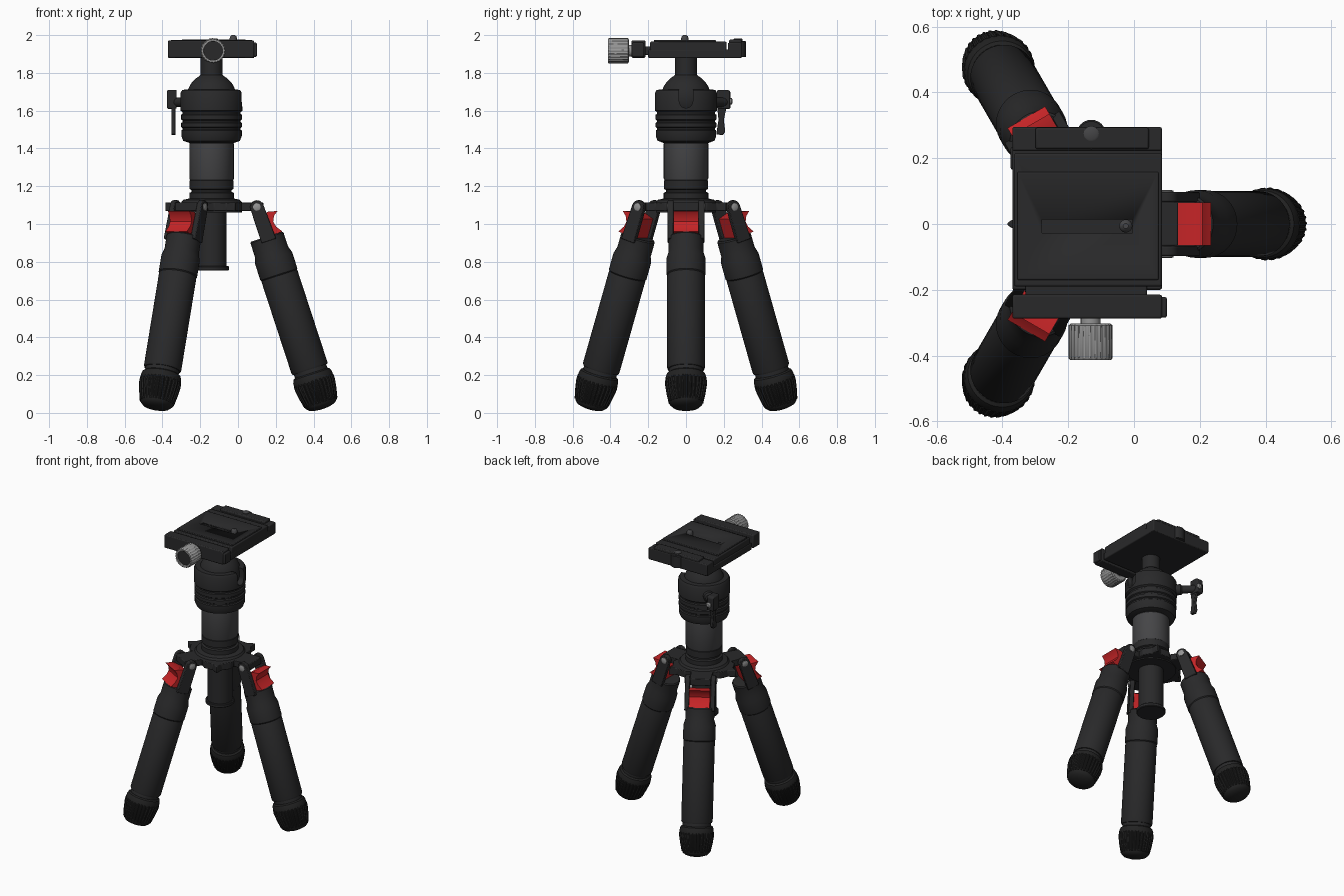
import bpy, bmesh, math
from mathutils import Matrix, Vector

if "Cube" in bpy.data.objects:
    bpy.data.objects.remove(bpy.data.objects["Cube"])

AX = -0.14  # x position of the central axis


def material(name, rgb):
    m = bpy.data.materials.new(name)
    m.diffuse_color = (*rgb, 1)
    m.use_nodes = True
    m.node_tree.nodes["Principled BSDF"].inputs["Base Color"].default_value = m.diffuse_color
    return m


BLACK = material("matte black", (0.022, 0.022, 0.023))
RUBBER = material("rubber black", (0.016, 0.016, 0.016))
GREY = material("dark grey", (0.06, 0.06, 0.063))
RED = material("red", (0.56, 0.018, 0.02))
SILVER = material("silver", (0.3, 0.3, 0.3))

T = Matrix.Translation


def finish(name, bm, mat, M):
    """Turn a bmesh into an object, smooth below 35 degrees."""
    bmesh.ops.recalc_face_normals(bm, faces=bm.faces)
    for f in bm.faces:
        f.smooth = True
    for e in bm.edges:
        e.smooth = e.calc_face_angle(0) < math.radians(35)
    bm.transform(M)
    me = bpy.data.meshes.new(name)
    bm.to_mesh(me)
    bm.free()
    me.materials.append(mat)
    ob = bpy.data.objects.new(name, me)
    bpy.context.collection.objects.link(ob)
    return ob


def lathe(name, profile, mat, M=Matrix(), seg=40, rib=0.0):
    """Revolve (radius, z) points about z, capped; rib pulls in every other pair of columns."""
    bm = bmesh.new()
    rings = []
    for r, z in profile:
        ring = []
        for i in range(seg):
            a = 2 * math.pi * i / seg
            q = r - (rib if i % 4 > 1 else 0)
            ring.append(bm.verts.new((q * math.cos(a), q * math.sin(a), z)))
        rings.append(ring)
    for lo, hi in zip(rings, rings[1:]):
        for i in range(seg):
            j = (i + 1) % seg
            bm.faces.new((lo[i], lo[j], hi[j], hi[i]))
    bm.faces.new(rings[0])
    bm.faces.new(rings[-1])
    return finish(name, bm, mat, M)


def prism(name, pts, lo, hi, mat, M=Matrix(), bevel=0.0):
    """Extrude an xy outline from z = lo to z = hi."""
    bm = bmesh.new()
    face = bm.faces.new([bm.verts.new((x, y, lo)) for x, y in pts])
    ext = bmesh.ops.extrude_face_region(bm, geom=[face])
    for v in ext["geom"]:
        if isinstance(v, bmesh.types.BMVert):
            v.co.z = hi
    ob = finish(name, bm, mat, M)
    if bevel:
        b = ob.modifiers.new("bevel", "BEVEL")
        b.width, b.segments, b.limit_method = bevel, 2, "ANGLE"
    return ob


def box(name, x, y, z, mat, bevel=0.006):
    pts = [(x[0], y[0]), (x[1], y[0]), (x[1], y[1]), (x[0], y[1])]
    return prism(name, pts, z[0], z[1], mat, bevel=bevel)


def cut(ob, cutter):
    cutter.hide_render = True
    cutter.display_type = "WIRE"
    m = ob.modifiers.new("cut", "BOOLEAN")
    m.operation, m.object = "DIFFERENCE", cutter


AXIS = T((AX, 0, 0))
SIDE = Matrix.Rotation(math.pi / 2, 4, "X")  # outline (x, y) -> (x, z), depth along -y

# Legs: local z runs up the leg, local x points outward, origin at the hinge
sleeve = [(.085, -.165), (.092, -.172), (.092, -.25), (.103, -.285), (.103, -.375), (.098, -.382)]
tube = [(.095, -.37), (.1, -.385), (.1, -.895), (.096, -.905)]
neck = [(.09, -.89), (.09, -.955)]
foot_cap = [(.092, -.925), (.102, -.932), (.108, -.95), (.108, -.972)]
foot = [(.11, -.965), (.111, -.99), (.103, -1.04), (.092, -1.09)]
foot_tip = [(.092, -1.08), (.086, -1.098), (.07, -1.113), (.04, -1.122), (.01, -1.125)]
lock = [(-.02, -.06), (.049, -.042), (.097, -.054), (.072, -.072), (.058, -.1),
        (.064, -.13), (.088, -.165), (.034, -.168), (-.02, -.168)]
arm = [(.045, -.19), (-.036, -.19)]
arm += [(-.036 * math.cos(a), .036 * math.sin(a)) for a in [math.pi * i / 10 for i in range(11)]]
for k in range(3):
    M = (AXIS @ Matrix.Rotation(k * 2 * math.pi / 3, 4, "Z") @ T((.24, 0, 1.09))
         @ Matrix.Rotation(math.radians(-18.1), 4, "Y"))
    lathe("leg_sleeve", sleeve, BLACK, M)
    lathe("leg_tube", tube, BLACK, M)
    lathe("leg_neck", neck, BLACK, M)
    lathe("foot_collar", foot_cap, RUBBER, M)
    lathe("foot_grip", foot, RUBBER, M, seg=120, rib=.005)
    lathe("foot_tip", foot_tip, RUBBER, M)
    prism("angle_lock", lock, -.066, .066, RED, M @ SIDE)
    for s in (-1, 1):
        prism("hinge_arm", arm, min(s * .067, s * .097), max(s * .067, s * .097), BLACK, M @ SIDE, .004)
        lathe("hinge_pin", [(.02, .095), (.02, .101), (.012, .104)], SILVER,
              M @ Matrix.Rotation(-s * math.pi / 2, 4, "X"), 20)

# Hub: disc with three hinge tongues and a pointed lug between each pair
outline = []
for k in range(3):
    for r, deg in [(.282, -13.5), (.282, 13.5), (.17, 24), (.195, 34), (.2, 44), (.205, 52),
                   (.245, 59), (.245, 61), (.205, 68), (.2, 76), (.195, 86), (.17, 96)]:
        a = math.radians(deg + 120 * k)
        outline.append((r * math.cos(a), r * math.sin(a)))
prism("hub_plate", outline, 1.068, 1.115, BLACK, AXIS, .006)
lathe("hub_collar", [(.16, 1.06), (.16, 1.115), (.15, 1.128), (.118, 1.135), (.118, 1.165), (.105, 1.17),
                     (.105, 1.18), (.116, 1.185), (.116, 1.23), (.11, 1.237)], BLACK, AXIS)

# Centre column
lathe("column_upper", [(.11, 1.225), (.118, 1.24), (.118, 1.425), (.11, 1.435)], GREY, AXIS)
lathe("column_lower", [(.08, .765), (.08, 1.08)], BLACK, AXIS)
lathe("column_stop", [(.088, .753), (.092, .757), (.092, .773), (.088, .777)], BLACK, AXIS)

# Ball head
head = lathe("head_body", [(.12, 1.43), (.15, 1.44), (.16, 1.465), (.16, 1.495), (.153, 1.5), (.153, 1.508),
                           (.161, 1.513), (.161, 1.535), (.153, 1.54), (.153, 1.548), (.161, 1.553),
                           (.161, 1.578), (.154, 1.583), (.154, 1.592), (.164, 1.6), (.164, 1.695),
                           (.155, 1.71), (.13, 1.712)], BLACK, AXIS, 48)
notch = [(.036, 1.8), (-.036, 1.8)] + [(-.036 * math.cos(a), 1.65 - .036 * math.sin(a))
                                       for a in [math.pi * i / 10 for i in range(11)]]
cut(head, prism("notch_cutter", notch, .1, .25, BLACK,
                AXIS @ Matrix.Rotation(math.pi / 2, 4, "Z") @ SIDE))
ball = [(.132 * math.cos(math.radians(d)), 1.668 + .132 * math.sin(math.radians(d)))
        for d in range(-60, 64, 6)]
lathe("ball", ball + [(.058, 1.79), (.058, 1.89)], BLACK, AXIS)

# Locking lever on the back left of the head
stalk = AXIS @ T((0, 0, 1.645)) @ Matrix.Rotation(math.radians(135), 4, "Z") @ Matrix.Rotation(math.pi / 2, 4, "Y")
lathe("lever_stalk", [(.035, .12), (.035, .19), (.025, .2), (.025, .285)], BLACK, stalk, 20)
YZ = Matrix(((0, 0, 1, 0), (1, 0, 0, 0), (0, 1, 0, 0), (0, 0, 0, 1)))  # outline (x, y) -> (y, z)
prism("lever_head", [(.165, 1.61), (.235, 1.61), (.235, 1.7), (.225, 1.71), (.165, 1.71)],
      -.375, -.325, BLACK, YZ, .006)
prism("lever_blade", [(.16, 1.475), (.195, 1.47), (.208, 1.49), (.2, 1.55), (.215, 1.62), (.165, 1.62),
                      (.172, 1.55)], -.352, -.33, BLACK, YZ, .004)
lathe("lever_screw", [(.018, 0), (.018, .008), (.01, .014)], SILVER,
      T((-.342, .233, 1.65)) @ Matrix.Rotation(-math.pi / 2, 4, "X"), 20)

# Clamp and quick-release plate
box("clamp_base", (-.37, .085), (-.2, .295), (1.878, 1.925), BLACK)
plate = box("release_plate", (-.365, .085), (-.19, .215), (1.915, 1.965), BLACK)
pad = box("plate_pad", (-.355, .075), (-.17, .158), (1.955, 1.974), BLACK, .004)
slot = box("slot_cutter", (-.28, -.005), (-.028, .014), (1.935, 2.05), BLACK, 0)
cut(plate, slot)
cut(pad, slot)
box("rear_jaw", (-.37, .085), (.222, .295), (1.9, 1.96), BLACK)
box("rear_jaw_cap", (-.3, .045), (.228, .293), (1.95, 1.976), BLACK)
lathe("rear_lug", [(.045, 1.885), (.045, 1.965), (.04, 1.97)], BLACK, T((-.13, .272, 0)), 24)
lathe("rear_screw", [(.023, 1.96), (.023, 1.98), (.018, 1.983)], GREY, T((-.13, .275, 0)), 24)
box("front_jaw", (-.37, .085), (-.288, -.215), (1.88, 1.972), BLACK)
box("front_jaw_tab", (.07, .1), (-.285, -.222), (1.885, 1.96), BLACK)
box("jaw_bridge", (-.33, .04), (-.23, -.18), (1.895, 1.94), BLACK)
lathe("camera_screw", [(.02, 1.93), (.02, 1.982), (.016, 1.994), (.008, 2.0)], GREY, T((-.025, -.006, 0)), 24)

# Clamp knob, pointing forward
K = T((-.132, 0, 1.917)) @ SIDE
lathe("knob_shaft", [(.03, .27), (.03, .315)], SILVER, K, 24)
knob = lathe("clamp_knob", [(.06, .303), (.067, .308), (.067, .408), (.062, .414)], SILVER, K, 96, .003)
cut(knob, lathe("knob_cutter", [(.05, .4), (.05, .45)], BLACK, K, 32))
lathe("knob_face", [(.0505, .399), (.0505, .404)], BLACK, K, 32)
